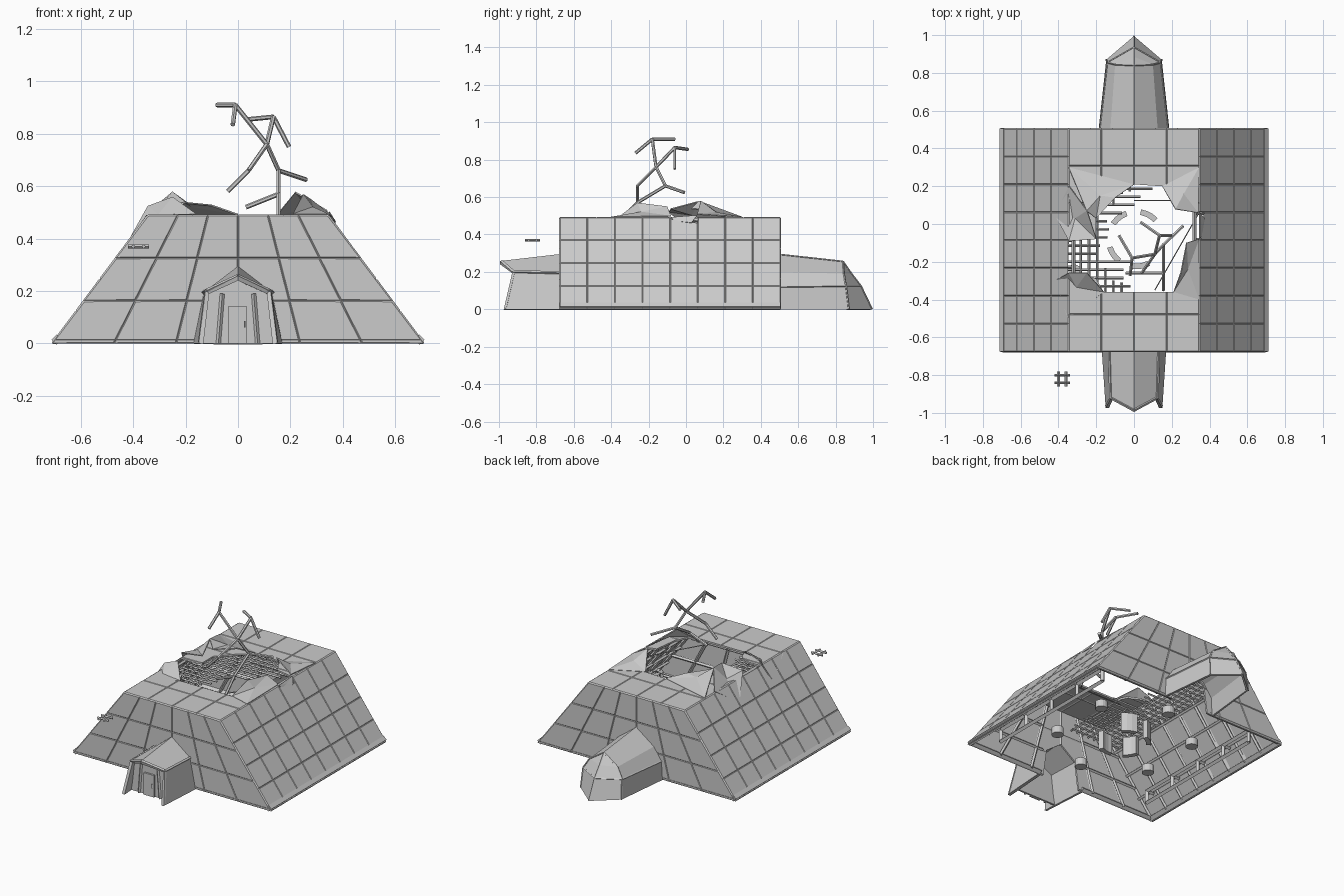
import bpy, bmesh, math, random
from mathutils import Vector as V

if "Cube" in bpy.data.objects:
    bpy.data.objects.remove(bpy.data.objects["Cube"])
random.seed(3)


def obj(name, bm, solid=0.0):
    me = bpy.data.meshes.new(name)
    bm.to_mesh(me)
    bm.free()
    o = bpy.data.objects.new(name, me)
    bpy.context.collection.objects.link(o)
    if solid:
        m = o.modifiers.new("thickness", 'SOLIDIFY')
        m.thickness, m.offset = solid, -1
    return o


def add_beam(bm, a, b, r, sides=4):
    a, b = V(a), V(b)
    d = b - a
    q = d.to_track_quat('Z', 'Y').to_matrix().to_4x4()
    q.translation = (a + b) / 2
    bmesh.ops.create_cone(bm, cap_ends=True, segments=sides, radius1=r, radius2=r, depth=d.length, matrix=q)


def beams(name, pairs, r, sides=4):
    bm = bmesh.new()
    for a, b in pairs:
        add_beam(bm, a, b, r, sides)
    return obj(name, bm)


def panels(name, quad, nu, nv):
    """Tiled wall: a grid on a quad with seams between raised panels."""
    a, b, c, d = map(V, quad)
    bm = bmesh.new()
    g = [[bm.verts.new(a.lerp(b, i / nu).lerp(d.lerp(c, i / nu), j / nv)) for j in range(nv + 1)]
         for i in range(nu + 1)]
    for i in range(nu):
        for j in range(nv):
            bm.faces.new((g[i][j], g[i + 1][j], g[i + 1][j + 1], g[i][j + 1]))
    bm.normal_update()
    bmesh.ops.inset_individual(bm, faces=bm.faces[:], thickness=0.005, depth=0.003)
    return obj(name, bm, 0.012)


def loft(name, sections, solid):
    """Skin half sections, mirrored across x."""
    bm = bmesh.new()
    rows = []
    for s in sections:
        full = s + [(-x, y, z) for x, y, z in reversed(s[:-1])]
        rows.append([bm.verts.new(p) for p in full])
    for r, t in zip(rows, rows[1:]):
        for i in range(len(r) - 1):
            bm.faces.new((r[i], r[i + 1], t[i + 1], t[i]))
    bmesh.ops.remove_doubles(bm, verts=bm.verts[:], dist=1e-4)
    bmesh.ops.recalc_face_normals(bm, faces=bm.faces[:])
    bm.normal_update()
    if sum(f.normal.z for f in bm.faces) < 0:
        bmesh.ops.reverse_faces(bm, faces=bm.faces[:])
    return obj(name, bm, solid)


def prism(name, outline, off):
    bm = bmesh.new()
    f = bm.faces.new([bm.verts.new(p) for p in outline])
    ext = bmesh.ops.extrude_face_region(bm, geom=[f])
    bmesh.ops.translate(bm, vec=off, verts=[v for v in ext['geom'] if isinstance(v, bmesh.types.BMVert)])
    bmesh.ops.recalc_face_normals(bm, faces=bm.faces[:])
    return obj(name, bm)


def cut(o, cutter):
    m = o.modifiers.new("cut", 'BOOLEAN')
    m.object, m.operation, m.solver = cutter, 'DIFFERENCE', 'EXACT'
    bpy.context.view_layer.objects.active = o
    for n in [k.name for k in o.modifiers]:
        bpy.ops.object.modifier_apply(modifier=n)


# main hall shell
W, T, H, F, B = 0.71, 0.345, 0.49, -0.675, 0.505
front = panels("front_wall", [(-W, F, 0), (W, F, 0), (T, F, H), (-T, F, H)], 6, 3)
back = panels("back_wall", [(W, B, 0), (-W, B, 0), (-T, B, H), (T, B, H)], 6, 3)
right = panels("right_slope", [(W, F, 0), (W, B, 0), (T, B, H), (T, F, H)], 8, 4)
left = panels("left_slope", [(-W, B, 0), (-W, F, 0), (-T, F, H), (-T, B, H)], 8, 4)
roof = panels("roof", [(-T, F, H), (T, F, H), (T, B, H), (-T, B, H)], 4, 6)

# broken roof hole
hole = [(0, .21), (.15, .2), (.22, .09), (.37, .06), (.355, -.08), (.28, -.1), (.26, -.26), (.21, -.36),
        (-.16, -.36), (-.2, -.29), (-.27, -.26), (-.35, -.26), (-.345, -.09), (-.2, -.08), (-.2, .03), (-.1, .14)]
hc = prism("roof_hole_cutter", [(x, y, .44) for x, y in hole], (0, 0, .3))
for o in (roof, right, left):
    cut(o, hc)
# passages from hall to annexes
pc = prism("passage_cutter", [(-.15, -.8, -.1), (.15, -.8, -.1), (.11, -.8, .18), (0, -.8, .26), (-.11, -.8, .18)],
           (0, 1.5, 0))
for o in (front, back):
    cut(o, pc)
for c in (hc, pc):
    bpy.data.objects.remove(c)

# torn roof flaps
flaps = [
    [(-.35, -.5, .49), (-.16, -.36, .495), (-.25, -.26, .56), (-.345, -.26, .525), (-.42, -.3, .39)],
    [(-.345, -.09, .525), (-.2, -.08, .54), (-.25, .07, .58), (-.345, .2, .5), (-.42, .05, .39)],
    [(-.345, .3, .495), (-.25, .07, .58), (-.2, .03, .54), (-.1, .14, .53), (0, .21, .495)],
    [(.15, .2, .495), (.22, .08, .58), (.34, .06, .51), (.345, .3, .495)],
    [(.345, -.08, .5), (.28, -.1, .55), (.25, -.26, .57), (.21, -.36, .495), (.345, -.4, .495)],
    [(.345, .06, .5), (.37, .03, .46), (.355, -.06, .47), (.345, -.08, .49)],
]
bm = bmesh.new()
for f in flaps:
    vs = [bm.verts.new(p) for p in f]
    c = bm.verts.new(sum((V(p) for p in f), V()) / len(f))
    for i in range(len(vs)):
        bm.faces.new((vs[i - 1], vs[i], c))
obj("torn_roof_flaps", bm, 0.006)

# base skirt and inner ribs
bm = bmesh.new()
for s in (-1, 1):
    for y in (F + .01, B - .01):
        add_beam(bm, (s * .16, y, .015), (s * .695, y, .015), .014)
    add_beam(bm, (s * .692, F, .015), (s * .692, B, .015), .02)
obj("base_skirt", bm)
ribs = []
for s in (-1, 1):
    for i in range(9):
        y = F + .015 + (B - F - .03) * i / 8
        ribs.append(((s * (W - .025), y, .01), (s * (T - .02), y, H - .02)))
    for j in range(1, 5):
        x, z = W - .025 - (W - T) * j / 4, H * j / 4 - .015
        ribs.append(((s * x, F + .01, z), (s * x, B - .01, z)))
    for y in (F + .018, B - .018):
        for k in (1, 2):
            x = .68 - .37 * k / 3
            ribs.append(((s * .15, y, H * k / 3), (s * x, y, H * k / 3)))
            ribs.append(((s * W * k / 3, y, .01), (s * T * k / 3, y, H - .02)))
beams("inner_ribs", ribs, .01)

# front porch with recessed door
loft("porch_shell", [[(.17, F, 0), (.13, F, .195), (0, F, .295)],
                     [(.15, -.975, 0), (.125, -.925, .2), (0, -.995, .258)]], .018)
prism("porch_front_plate", [(-.14, -.9, 0), (.14, -.9, 0), (.11, -.9, .19), (0, -.9, .25), (-.11, -.9, .19)],
      (0, .012, 0))
prism("door", [(-.038, -.912, 0), (.035, -.912, 0), (.035, -.912, .142), (-.038, -.912, .142)], (0, .012, 0))
beams("door_handle", [((.026, -.918, .06), (.026, -.918, .085))], .004, 6)
trim = []
for s in (-1, 1):
    trim += [((s * .145, -.965, .005), (s * .12, -.92, .2)), ((s * .12, -.92, .2), (0, -.985, .256)),
             ((s * .13, F, .195), (s * .122, -.925, .2)), ((s * .075, -.905, 0), (s * .06, -.905, .19))]
beams("porch_trim", trim, .009)

# rear nose annex
nose = [[(.187, B, 0), (.18, B, .12), (.125, B, .2), (0, B, .292)],
        [(.147, .87, 0), (.14, .855, .125), (.1, .845, .19), (0, .84, .255)],
        [(0, .995, 0), (0, .935, .125), (0, .885, .19), (0, .84, .255)]]
loft("rear_nose_shell", nose, .014)
nt = []
for s in (-1, 1):
    m = [[(x * s, y, z) for x, y, z in r] for r in nose]
    nt += list(zip(m[1], m[1][1:])) + [(m[0][1], m[1][1]), (m[1][1], m[2][1])]
nt += [(nose[0][3], nose[1][3])] + list(zip(nose[2], nose[2][1:]))
beams("rear_nose_trim", nt, .005)

# upper grating with ragged edge, and a loose piece
P, gz = .043, .37
bm = bmesh.new()
for j in range(25):
    y = -.63 + j * P
    edge = -.04 if y < -.2 else (-.2 if y < -.08 else -.14 + max(0, y) * 1.2)
    edge = min(edge + random.uniform(-.03, .03), .25)
    add_beam(bm, (-.42, y, gz), (edge, y, gz), .007)
for i in range(15):
    x = -.41 + i * P
    e = random.uniform(-.03, .03)
    if x < -.18:
        add_beam(bm, (x, -.65, gz), (x, .42, gz), .007)
    else:
        if x < -.03:
            add_beam(bm, (x, -.65, gz), (x, -.22 - (x + .2) * .8 + e, gz), .007)
        add_beam(bm, (x, .05 + (x + .18) * .8 + e, gz), (x, .42, gz), .007)
obj("upper_grating", bm)
bm = bmesh.new()
for s in (-.02, .02):
    add_beam(bm, (-.42, -.82 + s, gz), (-.34, -.82 + s, gz), .007)
    add_beam(bm, (-.38 + s, -.86, gz), (-.38 + s, -.78, gz), .007)
obj("loose_grating", bm)

# bent frame rising from the hole
hub, p, q = (.11, -.16, .76), (-.01, -.18, .91), (.135, -.06, .865)
r, s, t = (.155, -.11, .66), (.04, -.26, .66), (.155, -.26, .57)
beams("bent_frame", [(hub, p), (p, (-.08, -.06, .91)), (p, (-.02, -.27, .835)), (hub, q), (q, (.195, -.06, .75)),
                     (q, (.035, .01, .855)), (hub, r), (r, (.26, -.01, .625)), (r, t), (t, (.03, -.26, .52)),
                     (t, (.155, -.35, .48)), (hub, s), (s, (-.04, -.26, .58))], .009, 6)
beams("hanging_rods", [((.35, .07, .47), (.11, -.35, .47)), ((0, .125, .47), (.36, .125, .47)),
                       ((-.2, -.365, .47), (.22, -.365, .47)), ((-.1, .215, .47), (.15, .215, .47))], .003)

# stools in a ring and curved consoles in the middle
bm = bmesh.new()
for i in range(6):
    a = math.radians(30 + 60 * i)
    x, y = .03 + .4 * math.cos(a), -.05 + .4 * math.sin(a)
    add_beam(bm, (x, y, 0), (x, y, .045), .036, 16)
obj("stools", bm)
for i, (mid, w) in enumerate(((128, 18), (62, 18), (215, 18), (280, 18))):
    arc = [(rad, math.radians(mid + k * w)) for rad, ks in ((.13, (-1, -.3, .3, 1)), (.16, (1, .3, -.3, -1)))
           for k in ks]
    prism(f"curved_console_{i}", [(.01 + d * math.cos(a), -.08 + d * math.sin(a), 0) for d, a in arc], (0, 0, .12))

# slotted benches along both side walls
bm = bmesh.new()
for s in (-1, 1):
    for z in (.02, .1):
        add_beam(bm, (s * .56, -.55, z), (s * .56, .38, z), .014)
    for i in range(5):
        y = -.55 + .93 * i / 4
        add_beam(bm, (s * .56, y, .02), (s * .56, y, .1), .014)
        add_beam(bm, (s * .56, y, .1), (s * .61, y, .1), .012)
obj("slotted_benches", bm)
